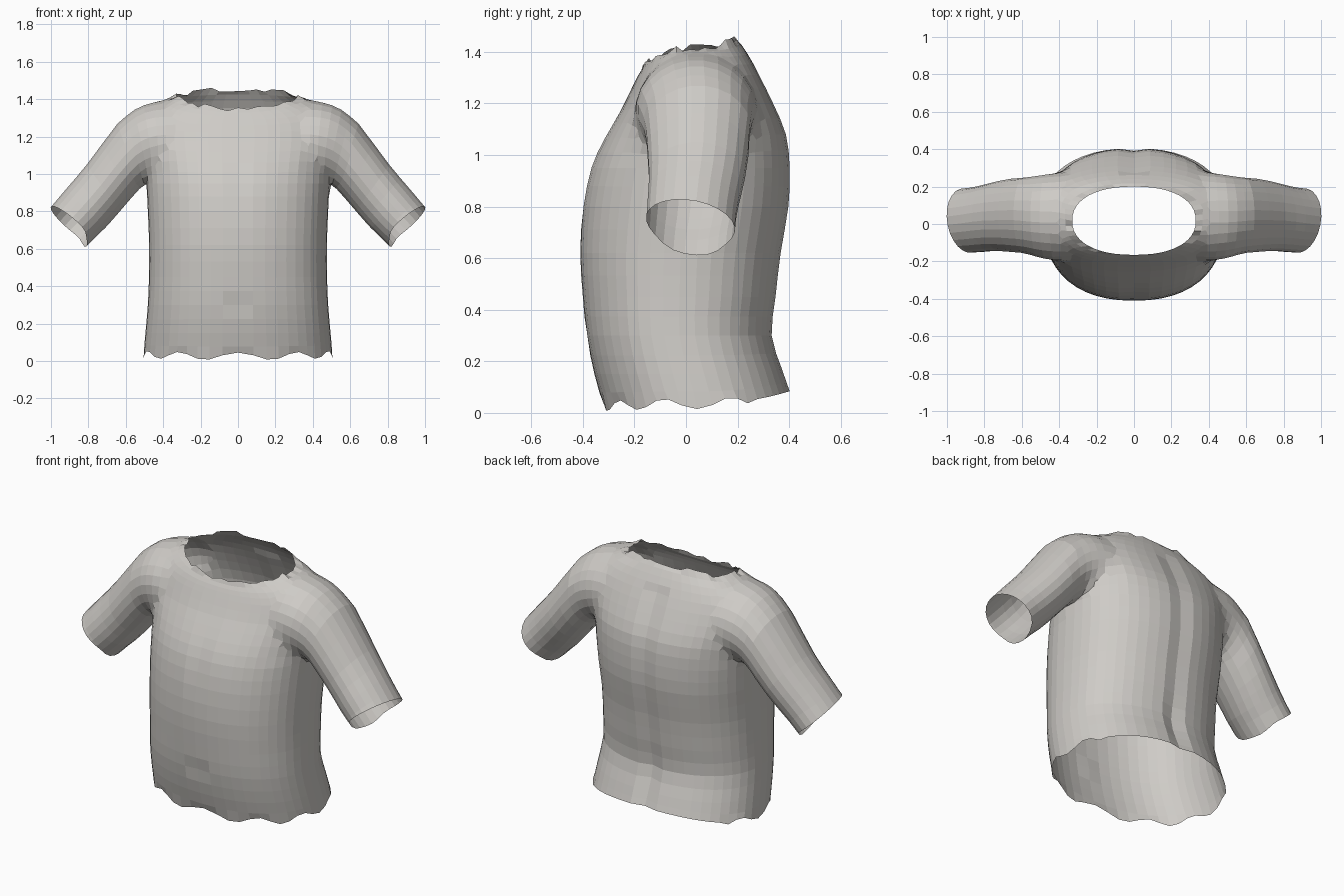
import bpy, bmesh, math, random
from mathutils import Vector

random.seed(4)
old = bpy.data.objects.get("Cube")
if old:
    bpy.data.objects.remove(old, do_unlink=True)

cloth = bpy.data.materials.new("warm_grey")
cloth.use_nodes = True
GREY = (0.62, 0.60, 0.57, 1)
cloth.diffuse_color = GREY
cloth.node_tree.nodes["Principled BSDF"].inputs["Base Color"].default_value = GREY


def smooth_rows(rows, steps):
    """Catmull-Rom interpolation between section rows."""
    out = []
    for i in range(len(rows) - 1):
        a, b, c, d = (rows[min(max(i + k, 0), len(rows) - 1)] for k in (-1, 0, 1, 2))
        for s in range(steps):
            t = s / steps
            out.append([q + 0.5 * t * (r - p + t * (2*p - 5*q + 4*r - e + t * (3*(q - r) + e - p)))
                        for p, q, r, e in zip(a, b, c, d)])
    return out + [list(rows[-1])]


def loft(name, rings):
    """Closed tube through rings, fan caps at both ends; returns object and cap centres."""
    bm = bmesh.new()
    loops = [[bm.verts.new(p) for p in ring] for ring in rings]
    n = len(loops[0])
    for lo, hi in zip(loops, loops[1:]):
        for i in range(n):
            j = (i + 1) % n
            bm.faces.new((lo[i], lo[j], hi[j], hi[i]))
    centres = []
    for loop in (loops[0], loops[-1]):
        mid = sum((v.co for v in loop), Vector()) / n
        centres.append(mid)
        hub = bm.verts.new(mid)
        for i in range(n):
            bm.faces.new((loop[i], loop[(i + 1) % n], hub))
    bmesh.ops.recalc_face_normals(bm, faces=bm.faces)
    me = bpy.data.meshes.new(name)
    bm.to_mesh(me)
    bm.free()
    ob = bpy.data.objects.new(name, me)
    bpy.context.collection.objects.link(ob)
    me.materials.append(cloth)
    return ob, centres


def power(v, p):
    return math.copysign(abs(v) ** p, v)


def bump(v, centre, width):
    return math.exp(-((v - centre) / width) ** 2)


# Torso sections: front z, side z, back z, half width, front y, back y
TORSO = [
    (.025, .035, .085, .505, -.32, .405),
    (.15, .15, .17, .495, -.355, .375),
    (.30, .30, .30, .482, -.385, .335),
    (.45, .45, .45, .476, -.40, .350),
    (.62, .62, .62, .475, -.41, .37),
    (.80, .80, .80, .482, -.40, .40),
    (.95, .95, .95, .49, -.37, .405),
    (1.06, 1.08, 1.08, .505, -.32, .39),
    (1.17, 1.20, 1.20, .525, -.255, .34),
    (1.26, 1.31, 1.31, .515, -.21, .285),
    (1.31, 1.375, 1.39, .44, -.185, .24),
    (1.34, 1.415, 1.45, .33, -.165, .20),
]
SEG = 48
rows = smooth_rows(TORSO, 2)
rings = []
for k, (zf, zs, zb, rx, yf, yb) in enumerate(rows):
    ring = []
    for i in range(SEG):
        a = math.tau * i / SEG
        c, s = math.cos(a), math.sin(a)
        x = rx * power(c, .88)
        y = (yf + yb) / 2 + (yb - yf) / 2 * power(s, .88)
        z = zs + ((zb if s > 0 else zf) - zs) * s * s
        if s > 0:      # spine groove and lower cleft
            y -= (.014 + .014 * bump(z, .22, .14)) * bump(x, 0, .035) * (z < 1.35)
        else:          # navel and breastbone
            y += .01 * bump(x, 0, .025) * bump(z, .30, .03)
            y += .008 * bump(x, 0, .05) * bump(z, .95, .15)
        if k == 0 and s < .5:       # ragged hem
            z += .02 * math.cos(10 * (a + math.pi / 2))
        if k == len(rows) - 1:      # ragged neckline
            z += random.uniform(-.012, .018)
        ring.append(Vector((x, y, z)))
    rings.append(ring)
shirt, openings = loft("shirt", rings)

# Sleeve sections: top x, top z, bottom x, bottom z, front y, back y
SLEEVE = [
    (.20, 1.26, .20, 1.08, -.10, .18),
    (.33, 1.37, .32, 1.00, -.19, .27),
    (.45, 1.395, .41, .97, -.205, .28),
    (.56, 1.355, .475, .95, -.185, .265),
    (.645, 1.27, .525, .92, -.16, .255),
    (.81, 1.05, .63, .80, -.145, .23),
    (.92, .92, .71, .71, -.15, .205),
    (1.0, .825, .785, .64, -.155, .19),
]
sleeves = []
for side, label in ((1, "left"), (-1, "right")):
    rows = smooth_rows(SLEEVE, 2)
    rings = []
    for k, (xt, zt, xb, zb, yf, yb) in enumerate(rows):
        ring = []
        for i in range(24):
            a = math.tau * (i + .5) / 24
            u = (1 + math.sin(a)) / 2
            # Cuff slants back and dips underneath
            slide = .035 * bump(u, 0, .15) + .03 * math.cos(a) if k == len(rows) - 1 else 0
            ring.append(Vector((side * (xb + (xt - xb) * u + slide * .65),
                                (yf + yb) / 2 + (yb - yf) / 2 * math.cos(a),
                                zb + (zt - zb) * u - slide * .76)))
        rings.append(ring)
    sleeve, ends = loft(label + "_sleeve", rings)
    openings.append(ends[1])
    sleeves.append(sleeve)
    mod = shirt.modifiers.new(label + "_union", 'BOOLEAN')
    mod.operation, mod.solver, mod.object = 'UNION', 'EXACT', sleeve

# Merge the sleeves into the torso
bpy.context.view_layer.update()
deps = bpy.context.evaluated_depsgraph_get()
merged = bpy.data.meshes.new_from_object(shirt.evaluated_get(deps))
shirt.modifiers.clear()
shirt.data = merged
for sleeve in sleeves:
    bpy.data.objects.remove(sleeve, do_unlink=True)

# Open the neck, hem and cuffs, then soften the shoulder seams
bm = bmesh.new()
bm.from_mesh(merged)
hubs = [v for v in bm.verts if any((v.co - c).length < .002 for c in openings)]
bmesh.ops.delete(bm, geom=hubs, context='VERTS')
bmesh.ops.remove_doubles(bm, verts=bm.verts, dist=.014)
seam = [v for v in bm.verts
        if .34 < abs(v.co.x) < .60 and .95 < v.co.z < 1.4 and not v.is_boundary]
for _ in range(5):
    bmesh.ops.smooth_vert(bm, verts=seam, factor=.4, use_axis_x=True, use_axis_y=True, use_axis_z=True)
for f in bm.faces:
    f.smooth = False
bm.to_mesh(merged)
bm.free()
merged.name = "shirt"
